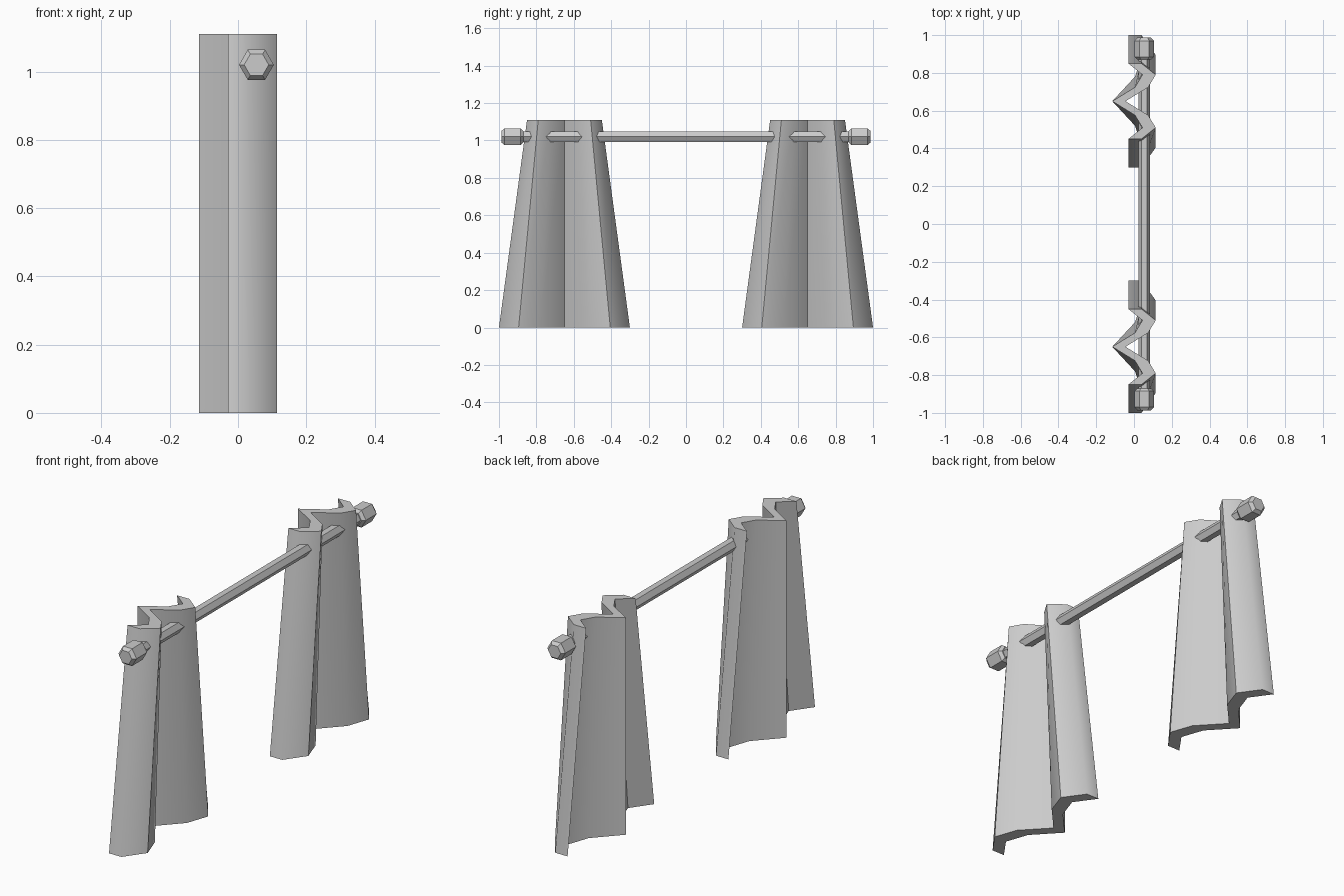
import bpy, bmesh, math
from mathutils import Matrix

if "Cube" in bpy.data.objects:
    bpy.data.objects.remove(bpy.data.objects["Cube"])

ROD_X, ROD_Z = 0.054, 1.02
HEIGHT, THICK = 1.11, 0.07

# half of the fold profile: (position across the width, x of the outer face)
HALF = [(0.0, -0.045), (0.37, 0.075), (0.70, 0.115), (1.0, 0.04)]
FOLDS = [(-u, x) for u, x in reversed(HALF[1:])] + HALF


def to_object(name, bm, smooth=False):
    bmesh.ops.recalc_face_normals(bm, faces=bm.faces[:])
    mesh = bpy.data.meshes.new(name)
    bm.to_mesh(mesh)
    bm.free()
    ob = bpy.data.objects.new(name, mesh)
    bpy.context.collection.objects.link(ob)
    if smooth:
        bpy.ops.object.select_all(action='DESELECT')
        ob.select_set(True)
        bpy.context.view_layer.objects.active = ob
        bpy.ops.object.shade_smooth_by_angle(angle=math.radians(50))
    return ob


def curtain(name, y):
    # pleated sheet, gathered at the top and flared at the hem
    bm = bmesh.new()
    rows = []
    for u, x in FOLDS:
        rows.append([bm.verts.new((x - back, y + u * half, z))
                     for back, half, z in ((0, 0.35, 0), (0, 0.20, HEIGHT),
                                           (THICK, 0.20, HEIGHT), (THICK, 0.35, 0))])
    for a, b in zip(rows, rows[1:]):
        for i in range(4):
            j = (i + 1) % 4
            bm.faces.new((a[i], a[j], b[j], b[i]))
    bm.faces.new(rows[0])
    bm.faces.new(rows[-1])
    return to_object(name, bm, smooth=True)


def hex_lathe(name, stations):
    # six-sided rings along y, given as (y, radius)
    bm = bmesh.new()
    rings = [[bm.verts.new((ROD_X + r * math.cos(k * math.pi / 3), y,
                            ROD_Z + r * math.sin(k * math.pi / 3))) for k in range(6)]
             for y, r in stations]
    for a, b in zip(rings, rings[1:]):
        for i in range(6):
            j = (i + 1) % 6
            bm.faces.new((a[i], a[j], b[j], b[i]))
    bm.faces.new(rings[0])
    bm.faces.new(rings[-1])
    return to_object(name, bm)


# rod
hex_lathe("curtain_rod", [(-0.88, 0.031), (0.88, 0.031)])

# curtains and end knobs on both sides
for side, s in (("left", -1), ("right", 1)):
    curtain(side + "_curtain", 0.65 * s)
    hex_lathe(side + "_rod_knob", [(s * 0.87, 0.036), (s * 0.885, 0.051),
                                   (s * 0.97, 0.051), (s * 0.987, 0.036)])
